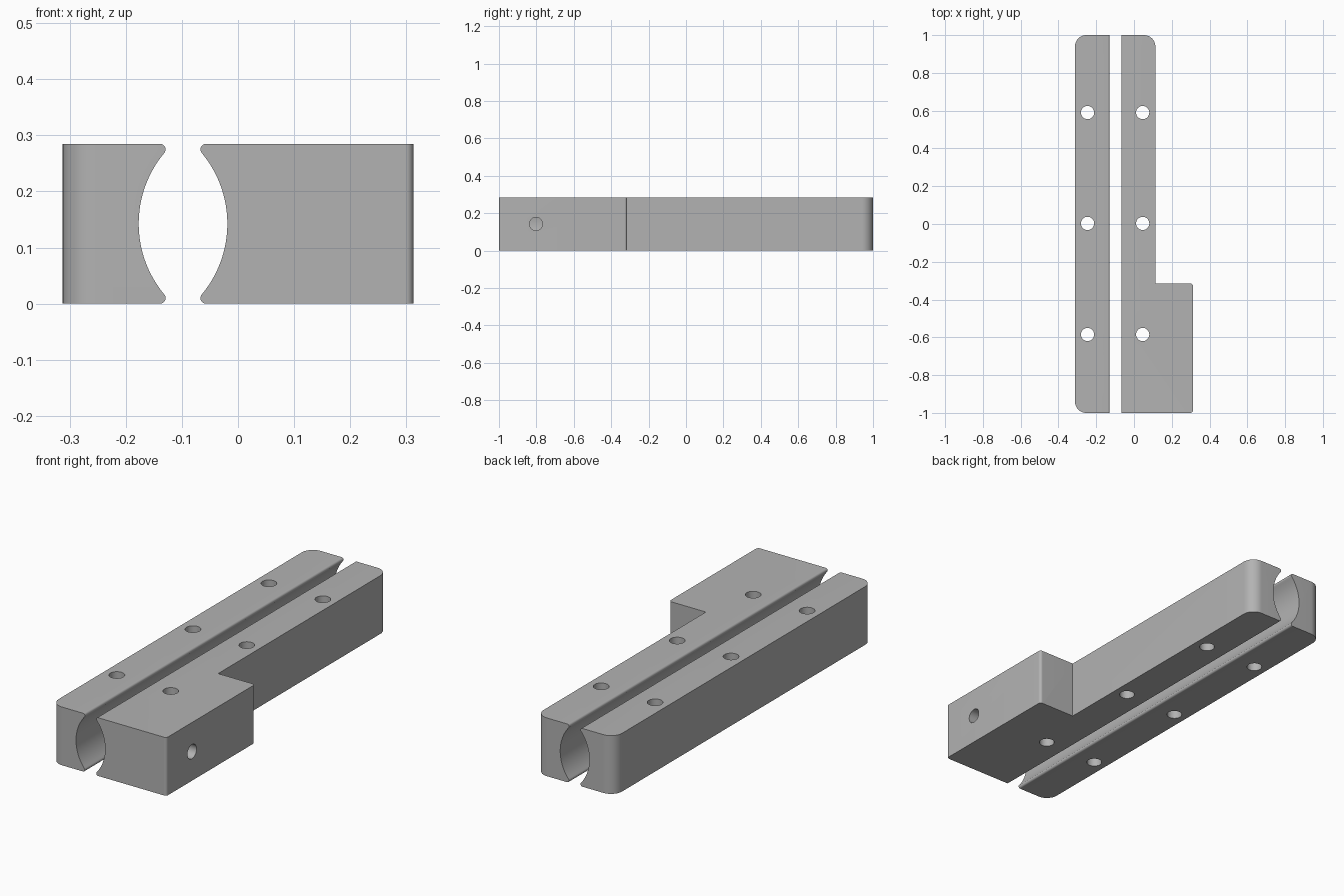
import bpy, bmesh, math
from mathutils import Vector, Matrix

if "Cube" in bpy.data.objects:
    bpy.data.objects.remove(bpy.data.objects["Cube"], do_unlink=True)

HEIGHT = 0.285        # thickness of both bars
EDGE = 0.3125         # outer half width
GROOVE_X = -0.098     # centre line of the groove
GROOVE_R = 0.197      # radius of each concave wall
GROOVE_HALF = 0.079   # half width of the groove at mid height
LIP_R = 0.01          # rounding of the groove lips
HOLE_R = 0.035

grey = bpy.data.materials.new("plain grey")
grey.use_nodes = True
colour = (0.45, 0.45, 0.45, 1)
grey.diffuse_color = colour
grey.node_tree.nodes["Principled BSDF"].inputs["Base Color"].default_value = colour


def arc(cx, cy, r, start, end, steps):
    """Points along a circular arc, angles in radians."""
    angles = [start + (end - start) * i / steps for i in range(steps + 1)]
    return [(cx + r * math.cos(a), cy + r * math.sin(a)) for a in angles]


def rounded(corners):
    """Outline from (x, y, radius) corners, each square corner filleted."""
    points = []
    for i, (x, y, r) in enumerate(corners):
        here = Vector((x, y))
        if r == 0:
            points.append((x, y))
            continue
        before = (Vector(corners[i - 1][:2]) - here).normalized()
        after = (Vector(corners[(i + 1) % len(corners)][:2]) - here).normalized()
        centre = here + (before + after) * r
        for k in range(13):
            t = k / 12 * math.pi / 2
            p = centre - after * r * math.cos(t) - before * r * math.sin(t)
            points.append((p.x, p.y))
    return points


def prism(name, points, low, high, axis="Z"):
    """Extrude an outline along z, or an xz outline along y."""
    def place(p, d):
        return (p[0], p[1], d) if axis == "Z" else (p[0], d, p[1])
    bm = bmesh.new()
    face = bm.faces.new([bm.verts.new(place(p, low)) for p in points])
    top = bmesh.ops.extrude_face_region(bm, geom=[face])["geom"]
    offset = Vector(place((0, 0), high - low))
    bmesh.ops.translate(bm, vec=offset, verts=[v for v in top if isinstance(v, bmesh.types.BMVert)])
    bmesh.ops.recalc_face_normals(bm, faces=bm.faces)
    return to_object(name, bm)


def drill(centre, length, rotation=Matrix()):
    bm = bmesh.new()
    bmesh.ops.create_cone(bm, cap_ends=True, segments=40, radius1=HOLE_R, radius2=HOLE_R,
                          depth=length, matrix=Matrix.Translation(centre) @ rotation)
    return to_object("drill", bm)


def to_object(name, bm):
    mesh = bpy.data.meshes.new(name)
    bm.to_mesh(mesh)
    bm.free()
    mesh.materials.append(grey)
    obj = bpy.data.objects.new(name, mesh)
    bpy.context.collection.objects.link(obj)
    return obj


def combine(obj, tool, operation):
    """Apply a boolean and discard the tool."""
    tool.hide_render = True
    mod = obj.modifiers.new(operation.lower(), "BOOLEAN")
    mod.operation, mod.object, mod.solver = operation, tool, "EXACT"
    bpy.context.view_layer.objects.active = obj
    bpy.ops.object.modifier_apply(modifier=mod.name)
    bpy.data.objects.remove(tool, do_unlink=True)


def jaw_section(side):
    """Cross-section with a concave wall and rounded lips; side is -1 or 1."""
    mid = HEIGHT / 2
    bore_x = GROOVE_R - GROOVE_HALF           # wall centre, beyond the groove line
    rise = mid - LIP_R
    reach = math.sqrt((GROOVE_R + LIP_R) ** 2 - rise ** 2)
    tilt = math.atan2(rise, reach)
    lip_x = bore_x - reach
    wall = arc(lip_x, HEIGHT - LIP_R, LIP_R, math.pi / 2, -tilt, 10)
    wall += arc(bore_x, mid, GROOVE_R, math.pi - tilt, math.pi + tilt, 32)[1:-1]
    wall += arc(lip_x, LIP_R, LIP_R, tilt, -math.pi / 2, 10)
    outline = [(-1, 0), (-1, HEIGHT)] + wall
    return [(GROOVE_X - side * x, z) for x, z in outline]


def build_jaw(name, corners, side, hole_x):
    jaw = prism(name, rounded(corners), 0, HEIGHT)
    combine(jaw, prism("section", jaw_section(side), -1.2, 1.2, "Y"), "INTERSECT")
    for y in (-0.585, 0.003, 0.59):
        combine(jaw, drill((hole_x, y, HEIGHT / 2), 1), "DIFFERENCE")
    return jaw


def finish(obj):
    bpy.ops.object.select_all(action="DESELECT")
    obj.select_set(True)
    bpy.context.view_layer.objects.active = obj
    bpy.ops.object.shade_smooth_by_angle(angle=math.radians(30))


# Straight bar with two large rounded outer corners
straight = build_jaw("straight_clamp_bar",
                     [(-EDGE, -1, 0.06), (0, -1, 0), (0, 1, 0), (-EDGE, 1, 0.06)],
                     -1, -0.246)

# Stepped bar with a wide block at the front
stepped = build_jaw("stepped_clamp_bar",
                    [(-0.2, -1, 0), (EDGE, -1, 0.014), (EDGE, -0.315, 0.014),
                     (0.113, -0.315, 0), (0.113, 1, 0.06), (-0.2, 1, 0)],
                    1, 0.046)

# Cross hole from the block's side into the groove
cross = drill((0.2, -0.802, HEIGHT / 2), 0.6, Matrix.Rotation(math.pi / 2, 4, "Y"))
combine(stepped, cross, "DIFFERENCE")

for part in (straight, stepped):
    finish(part)
